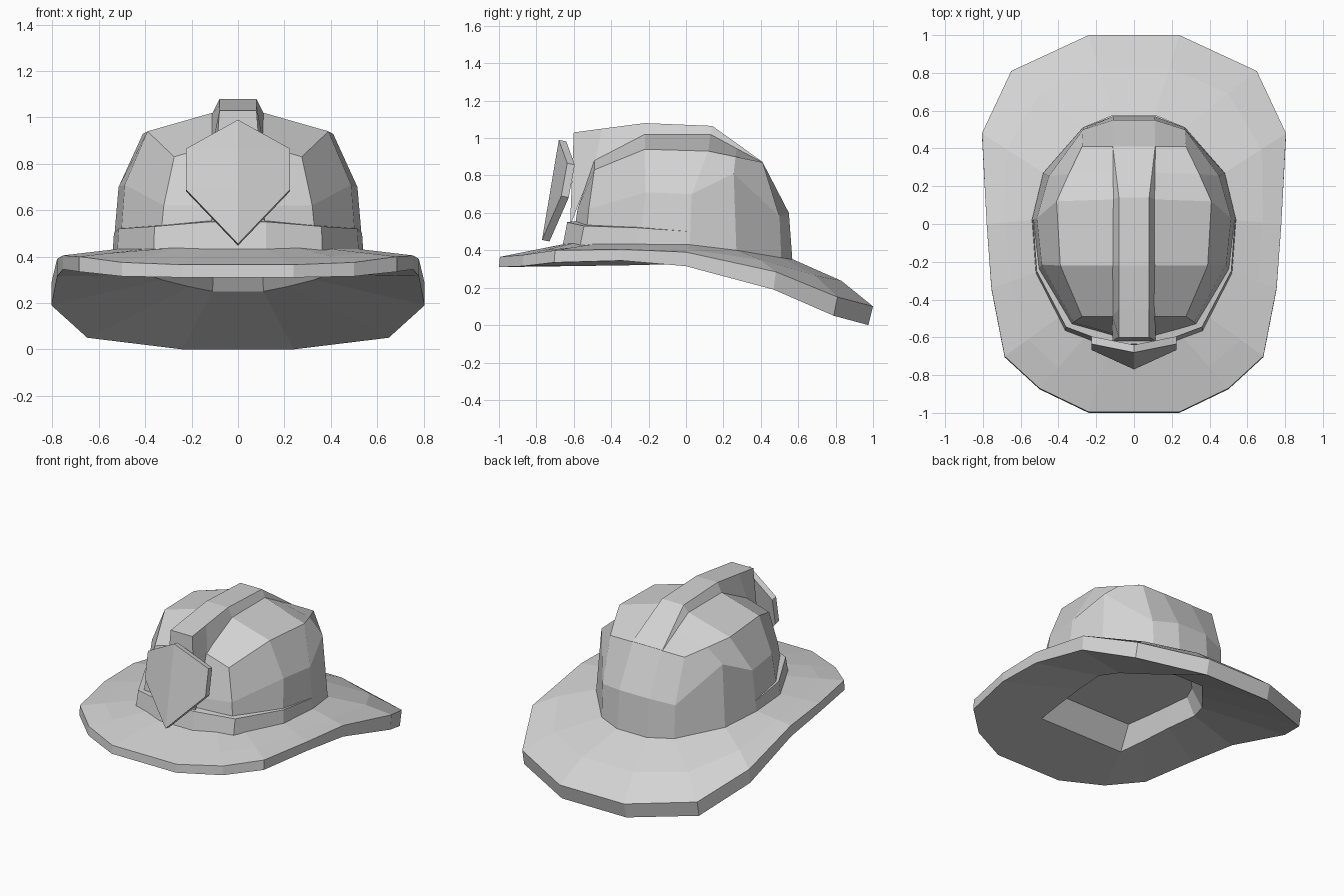
import bpy
import bmesh

default_cube = bpy.data.objects.get("Cube")
if default_cube:
    bpy.data.objects.remove(default_cube, do_unlink=True)

# Single plain shell colour
grey = bpy.data.materials.new("light_grey")
grey.use_nodes = True
colour = (0.65, 0.65, 0.65, 1)
grey.diffuse_color = colour
grey.node_tree.nodes["Principled BSDF"].inputs["Base Color"].default_value = colour


def loft(name, rings, cap_start=False, cap_end=False, open_back=False):
    """Skin a stack of half rings (front to back, +x side), mirrored in x."""
    bm = bmesh.new()
    loops = []
    for half in rings:
        mirrored = [(-x, y, z) for x, y, z in reversed(half)]
        loops.append([bm.verts.new(p) for p in list(half) + mirrored])
    count = len(rings[0])
    total = count * 2
    for lower, upper in zip(loops, loops[1:]):
        for i in range(total):
            if open_back and i == count - 1:
                continue
            j = (i + 1) % total
            bm.faces.new((lower[i], lower[j], upper[j], upper[i]))

    # Caps run as a strip of cross pieces from left to right
    def cap(loop):
        for i in range(count - 1):
            bm.faces.new((loop[i], loop[i + 1], loop[total - 2 - i], loop[total - 1 - i]))

    if cap_start:
        cap(loops[0])
    if cap_end:
        cap(loops[-1])
    bmesh.ops.remove_doubles(bm, verts=bm.verts, dist=0.0005)
    bmesh.ops.recalc_face_normals(bm, faces=bm.faces)
    mesh = bpy.data.meshes.new(name)
    bm.to_mesh(mesh)
    bm.free()
    mesh.materials.append(grey)
    obj = bpy.data.objects.new(name, mesh)
    bpy.context.collection.objects.link(obj)
    return obj


def blend(ring_a, ring_b, t, bulge):
    """Ring between two others, lifted by a bulge towards the back."""
    result = []
    for a, b in zip(ring_a, ring_b):
        x, y, z = [p + (q - p) * t for p, q in zip(a, b)]
        result.append((x, y, z + bulge * max(y, 0)))
    return result


# Brim: outer edge, sloped top, underside and shallow angular head recess
brim_edge = [(.24, -.995, .365), (.5, -.87, .375), (.685, -.7, .4), (.755, -.34, .405),
             (.78, 0, .39), (.805, .48, .285), (.65, .81, .15), (.24, 1, .1)]
edge_drop = [.055, .06, .065, .06, .075, .095, .1, .1]
brim_inner = [(.11, -.62, .44), (.25, -.59, .44), (.38, -.48, .435), (.5, -.25, .435),
              (.54, .02, .43), (.48, .27, .4), (.27, .51, .36), (.11, .575, .35)]
brim_under = [(x, y - .005 if y < 0 else y - y * .025, z - d)
              for (x, y, z), d in zip(brim_edge, edge_drop)]
opening = [(.1, -.5, .317), (.315, -.5, .317), (.34, -.3, .32), (.36, -.1, .325),
           (.38, .12, .32), (.33, .25, .3), (.21, .4, .27), (.11, .52, .25)]
ceiling = [(x * .9, y * .78, .45) for x, y, z in opening]
brim_middle = blend(brim_inner, brim_edge, .6, .045)
loft("brim", [ceiling, opening, brim_under, brim_edge, brim_middle, brim_inner],
     cap_start=True)

# Faceted crown, closed by a flat strip along the top
crown_base = [(.11, -.61, .42), (.34, -.54, .42), (.51, -.25, .42), (.54, .02, .41),
              (.48, .27, .38), (.27, .51, .34), (.11, .57, .33)]
crown_middle = [(.11, -.58, .62), (.32, -.52, .62), (.488, -.215, .71), (.515, .03, .7),
                (.45, .255, .81), (.27, .5, .58), (.11, .55, .6)]
crown_upper = [(.11, -.49, .88), (.275, -.49, .83), (.39, -.22, .94), (.41, .12, .93),
               (.345, .265, .9), (.275, .41, .87), (.11, .41, .87)]
front, back = crown_upper[0], crown_upper[-1]
crown_rail = [front, front, (.11, -.22, 1.02), (.11, .13, 1.02),
              (.11, .27, .945), back, back]
loft("crown", [crown_base, crown_middle, crown_upper, crown_rail], cap_end=True)

# Band around the front half of the crown base, fading out at the sides
band_top = [(.12, -.635, .55), (.36, -.545, .53), (.515, -.25, .52), (.535, .02, .5)]
band_bottom = [(x * 1.01, y * 1.04, .42) for x, y, z in band_top]
band_inside = [(x * .93, y * .93, z + .005) for x, y, z in band_top]
loft("front_band", [band_bottom, band_top, band_inside], open_back=True)

# Raised ridge along the crown, running down behind the shield
ridge_base = [(.115, -.62, .53), (.115, -.49, .86), (.115, -.22, 1.01),
              (.115, .13, 1.01), (.115, .41, .865)]
ridge_top = [(.08, -.6, 1.03), (.08, -.45, 1.05), (.08, -.22, 1.08),
             (.08, .14, 1.065), (.112, .41, .872)]
loft("crown_ridge", [ridge_base, ridge_top], cap_end=True)

# Tilted shield plate on the front, gently folded along its centre line
shield_front = [(0, -.68, .99), (.225, -.635, .865), (.225, -.667, .69), (0, -.77, .455)]
front_fold = [(0, -.68 - (.99 - z) * .168, z) for x, y, z in shield_front]
shield_back, back_fold = [[(x, y + .04, z - .008) for x, y, z in ring]
                          for ring in (shield_front, front_fold)]
loft("front_shield", [back_fold, shield_back, shield_front, front_fold])
